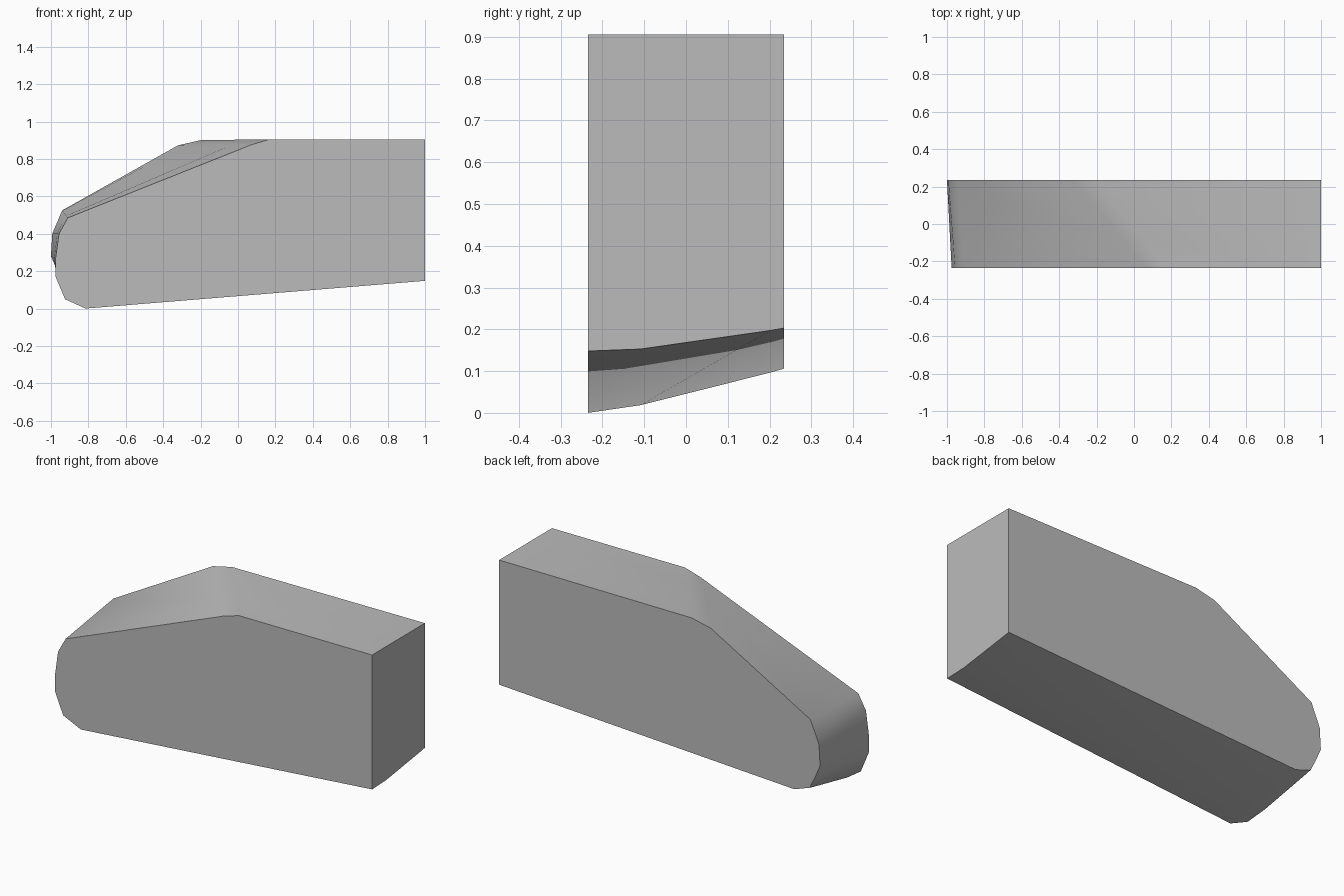
import bpy, bmesh, math

cube = bpy.data.objects.get("Cube")
if cube:
    bpy.data.objects.remove(cube, do_unlink=True)

HALF = 0.235

# Matching side outlines (x, z): tail, roof, sloped hood, rounded nose, belly
front = [(1, 0.148), (1, 0.905), (0.17, 0.905), (0.07, 0.875), (-0.91, 0.485),
         (-0.957, 0.40), (-0.975, 0.27), (-0.975, 0.17), (-0.925, 0.05), (-0.815, 0.0)]
back = [(1, 0.203), (1, 0.905), (-0.20, 0.90), (-0.32, 0.873), (-0.94, 0.525),
        (-0.993, 0.40), (-1, 0.28), (-0.97, 0.21), (-0.935, 0.14), (-0.84, 0.106)]
belly = {0, 8, 9}


def section(t, sag):
    """Outline between the two sides, with the belly lowered by sag."""
    y = -HALF + 2 * HALF * t
    return [(a[0] + (b[0] - a[0]) * t, y,
             a[1] + (b[1] - a[1]) * t - (sag if i in belly else 0))
            for i, (a, b) in enumerate(zip(front, back))]


# Loft the body through the sections and cap both sides
bm = bmesh.new()
rings = [[bm.verts.new(p) for p in section(t, sag)]
         for t, sag in ((0, 0), (0.27, 0.01), (0.93, 0.002), (1, 0))]
n = len(front)
for r, s in zip(rings, rings[1:]):
    for i in range(n):
        j = (i + 1) % n
        bm.faces.new((r[i], r[j], s[j], s[i]))
bm.faces.new(rings[0])
bm.faces.new(rings[-1])
bmesh.ops.recalc_face_normals(bm, faces=bm.faces)

mesh = bpy.data.meshes.new("wedge_body")
bm.to_mesh(mesh)
bm.free()
body = bpy.data.objects.new("wedge_body", mesh)
bpy.context.collection.objects.link(body)

# Plain grey finish
grey = bpy.data.materials.new("plain_grey")
grey.use_nodes = True
colour = (0.5, 0.5, 0.5, 1)
grey.diffuse_color = colour
grey.node_tree.nodes["Principled BSDF"].inputs["Base Color"].default_value = colour
mesh.materials.append(grey)

# Smooth the rounded skin, keep the side rims crisp
bpy.ops.object.select_all(action='DESELECT')
body.select_set(True)
bpy.context.view_layer.objects.active = body
bpy.ops.object.shade_smooth_by_angle(angle=math.radians(50))
